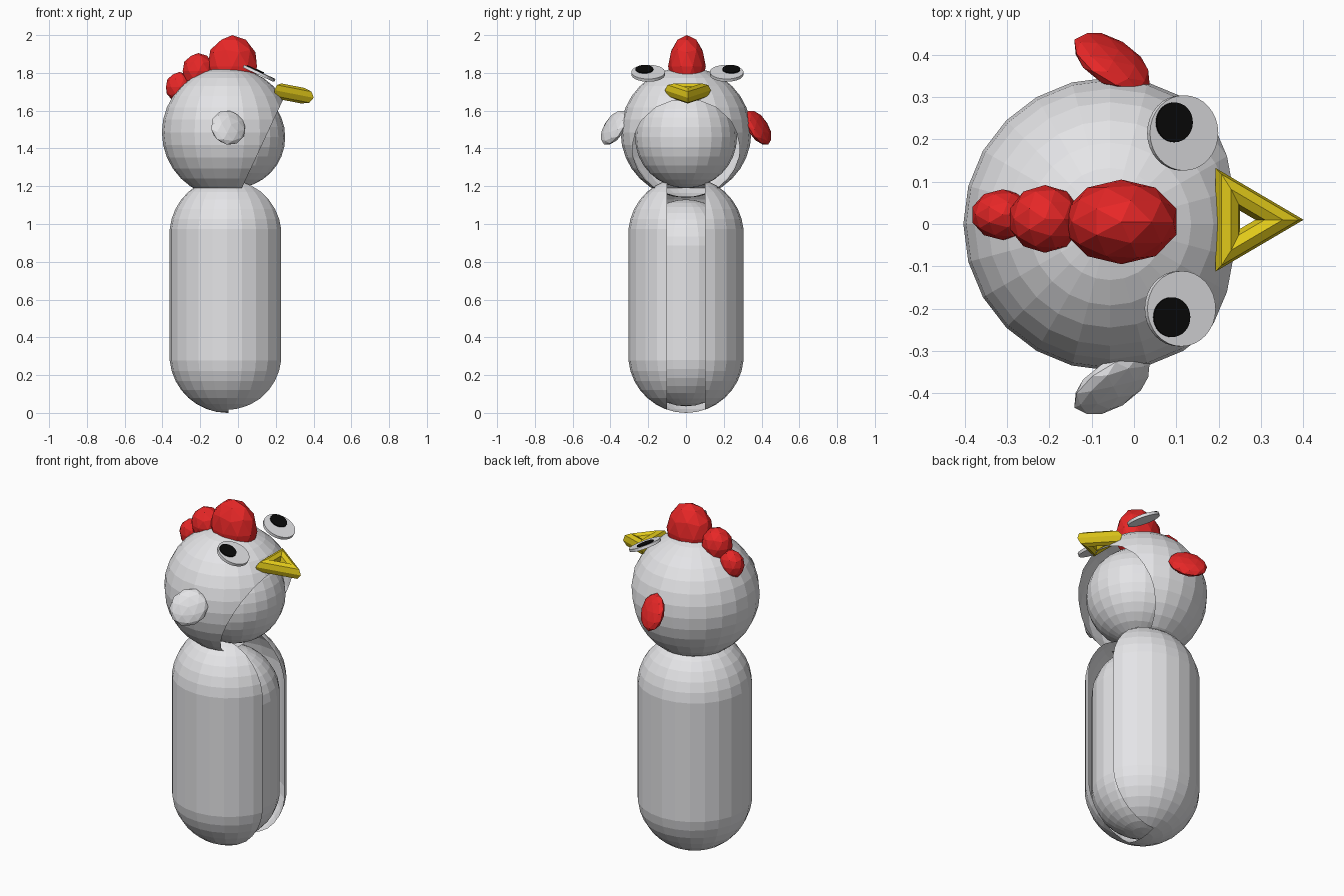
import bpy, bmesh, math
from mathutils import Vector, Matrix

if "Cube" in bpy.data.objects:
    bpy.data.objects.remove(bpy.data.objects["Cube"])


def material(name, rgb):
    m = bpy.data.materials.new(name)
    m.diffuse_color = (*rgb, 1)
    m.use_nodes = True
    m.node_tree.nodes["Principled BSDF"].inputs["Base Color"].default_value = m.diffuse_color
    return m


WHITE = material("white", (0.8, 0.8, 0.82))
RED = material("red", (0.8, 0.02, 0.02))
YELLOW = material("yellow", (0.75, 0.58, 0.01))
BLACK = material("black", (0.003, 0.003, 0.003))
CX = -0.057


def finish(bm, name, mat):
    bmesh.ops.recalc_face_normals(bm, faces=bm.faces)
    me = bpy.data.meshes.new(name)
    bm.to_mesh(me)
    bm.free()
    me.materials.append(mat)
    ob = bpy.data.objects.new(name, me)
    bpy.context.collection.objects.link(ob)
    return ob


def place(loc, rot=Matrix(), scale=(1, 1, 1)):
    return Matrix.Translation(loc) @ rot.to_4x4() @ Matrix.Diagonal((*scale, 1))


def capsule(r, z0, z1):
    # odd ring count leaves no equator, so the halves pull apart into a capsule
    bm = bmesh.new()
    bmesh.ops.create_uvsphere(bm, u_segments=24, v_segments=17, radius=r)
    half = (z1 - z0) / 2 - r
    for v in bm.verts:
        v.co.z += math.copysign(half, v.co.z) + (z0 + z1) / 2
        v.co.x += CX
    return bm


def bisect(bm, co, no, clear=False):
    geom = bm.verts[:] + bm.edges[:] + bm.faces[:]
    bmesh.ops.bisect_plane(bm, geom=geom, plane_co=co, plane_no=no, clear_outer=clear)


def ellipsoid(name, mat, loc, size, rot=Matrix()):
    bm = bmesh.new()
    bmesh.ops.create_icosphere(bm, subdivisions=2, radius=1, matrix=place(loc, rot, size))
    finish(bm, name, mat)


def disc(name, mat, loc, r, depth, rot, segments=32):
    bm = bmesh.new()
    bmesh.ops.create_cone(bm, cap_ends=True, segments=segments, radius1=r, radius2=r,
                          depth=depth, matrix=place(loc, rot))
    finish(bm, name, mat)


# body shell: thin capsule with a slit down the +x side
bm = capsule(0.306, 0.0, 1.25)
for co, no in (((0, 0.1, 0), (0, 1, 0)), ((0, -0.1, 0), (0, 1, 0)), ((-0.05, 0, 0), (1, 0, 0))):
    bisect(bm, co, no)
slit = []
for f in bm.faces:
    c = f.calc_center_median()
    if abs(c.y) < 0.1 and c.x > -0.05:
        slit.append(f)
bmesh.ops.delete(bm, geom=slit, context='FACES')
finish(bm, "body_shell", WHITE)

# inner body seen through the slit
finish(capsule(0.27, 0.035, 1.13), "inner_body", WHITE)

# hood: thin sphere with a tilted round face opening
bm = bmesh.new()
bmesh.ops.create_uvsphere(bm, u_segments=24, v_segments=16, radius=0.346,
                          matrix=place((CX, 0, 1.485)))
bisect(bm, (0.02, 0, 1.19), (0.906, 0, -0.423), clear=True)
finish(bm, "hood", WHITE)

# inner head
bm = bmesh.new()
bmesh.ops.create_uvsphere(bm, u_segments=24, v_segments=16, radius=0.27,
                          matrix=place((-0.02, 0, 1.46)))
finish(bm, "inner_head", WHITE)

# comb
ellipsoid("comb_front", RED, (-0.03, 0.005, 1.835), (0.137, 0.1, 0.165))
ellipsoid("comb_middle", RED, (-0.21, 0.012, 1.81), (0.087, 0.08, 0.095))
ellipsoid("comb_back", RED, (-0.31, 0.022, 1.725), (0.075, 0.06, 0.08))

# wings: flattened ellipsoids flaring out towards the back and bottom
for name, mat, side, y in (("wing_white", WHITE, -1, -0.38), ("wing_red", RED, 1, 0.382)):
    n = Vector((0.44, side * 0.8, 0.44)).normalized()
    across = Vector((1, 0, -1)).normalized()
    rot = Matrix((across, n.cross(across), n)).transposed()
    ellipsoid(name, mat, (-0.052, y, 1.51), (0.097, 0.108, 0.036), rot)

# beak: three-sided ring, tilted down
bm = bmesh.new()
rings = []
for i in range(3):
    a = i * 2 * math.pi / 3
    ring = []
    for j in range(8):
        b = j * math.pi / 4
        d = 0.083 + 0.058 * math.cos(b)
        ring.append(bm.verts.new((d * math.cos(a), d * math.sin(a), 0.042 * math.sin(b))))
    rings.append(ring)
for i in range(3):
    p, q = rings[i], rings[(i + 1) % 3]
    for j in range(8):
        k = (j + 1) % 8
        bm.faces.new((p[j], q[j], q[k], p[k]))
bm.transform(place((0.262, 0.01, 1.695), Matrix.Rotation(math.radians(11), 3, 'Y')))
finish(bm, "beak", YELLOW)

# eyes: tilted plates with pupils
tilt = Matrix.Rotation(math.radians(25), 3, 'Y')
for name, centre, pupil in (("left", (0.115, 0.215), (-0.027, 0.025)),
                            ("right", (0.109, -0.2), (-0.027, -0.02))):
    base = Vector((*centre, 1.798))
    disc("eye_" + name, WHITE, base, 0.089, 0.016, tilt)
    disc("pupil_" + name, BLACK, base + tilt @ Vector((*pupil, 0.011)), 0.047, 0.006, tilt)
